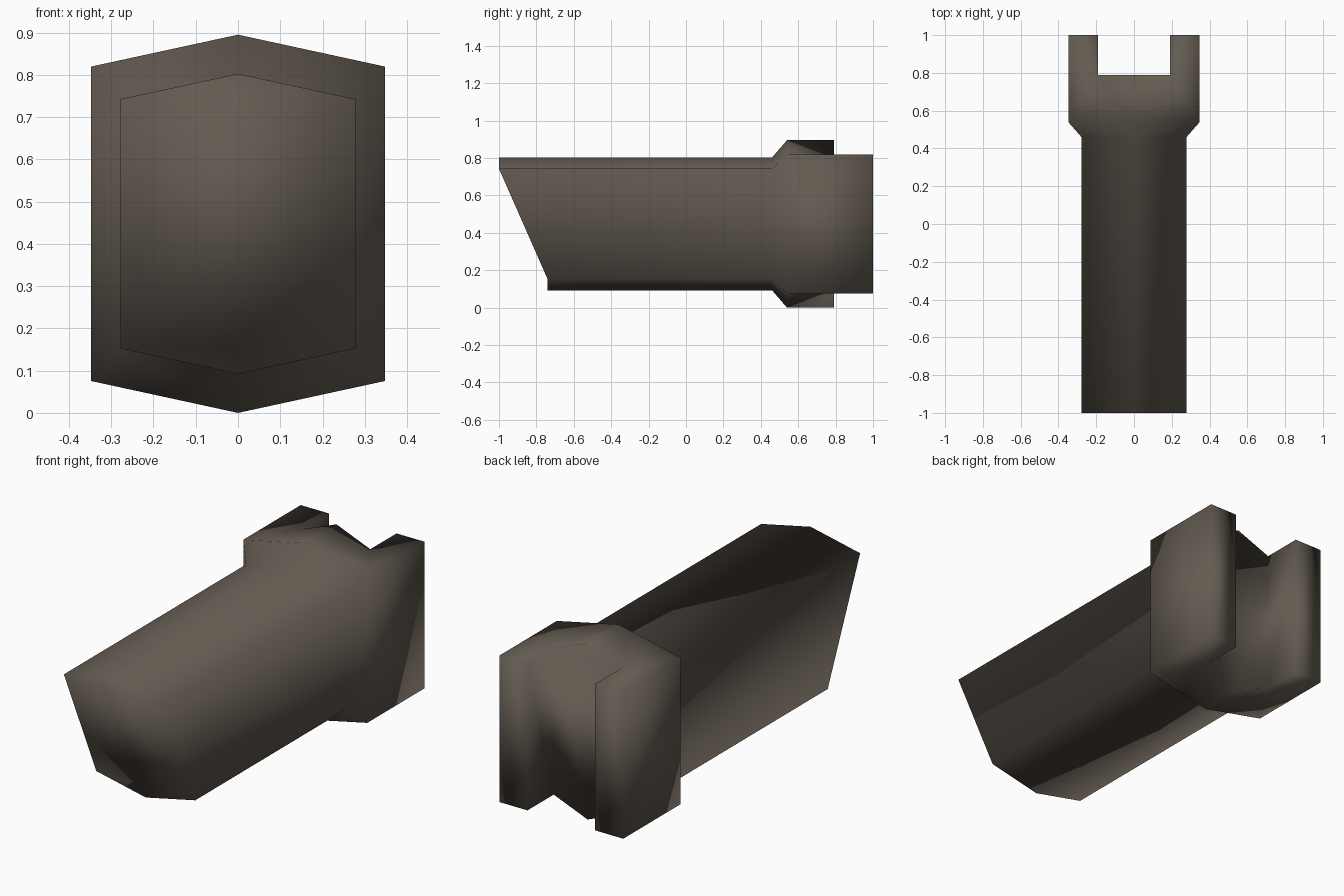
import bpy
import bmesh

if "Cube" in bpy.data.objects:
    bpy.data.objects.remove(bpy.data.objects["Cube"])

ZC = 0.4475  # mid height; the part is symmetric above and below it

mat = bpy.data.materials.new("dark brown grey")
mat.diffuse_color = (0.125, 0.105, 0.083, 1)
mat.use_nodes = True
mat.node_tree.nodes["Principled BSDF"].inputs["Base Color"].default_value = mat.diffuse_color

bm = bmesh.new()
cache = {}


def vert(x, y, z):
    key = (round(x, 4), round(y, 4), round(z, 4))
    if key not in cache:
        cache[key] = bm.verts.new(key)
    return cache[key]


def face(*pts):
    bm.faces.new([vert(*p) for p in pts])


def half_ring(s, w, ridge, side, y_top, y_bot):
    """Ridge, upper corner, lower corner, keel on one side of a hexagon."""
    return [(0, y_top, ZC + ridge), (s * w, y_top, ZC + side),
            (s * w, y_bot, ZC - side), (0, y_bot, ZC - ridge)]


for s in (-1, 1):
    # hexagonal shaft with raked front, flaring into the head
    rings = [half_ring(s, 0.278, 0.355, 0.295, -1.0, -0.74),
             half_ring(s, 0.278, 0.355, 0.295, 0.46, 0.46),
             half_ring(s, 0.348, 0.4475, 0.372, 0.54, 0.54)]
    for a, b in zip(rings, rings[1:]):
        for i in range(3):
            face(a[i], a[i + 1], b[i + 1], b[i])

    # forked head: ridged roof and keel, flat topped prongs
    def pt(x, y, t, h=0.372):
        return (s * x, y, ZC + t * h)

    for t in (1, -1):
        ridge_front = pt(0, 0.54, t, 0.4475)
        ridge_back = pt(0, 0.79, t, 0.4475)
        face(ridge_front, ridge_back, pt(0.19, 0.79, t))
        face(ridge_front, pt(0.19, 0.79, t), pt(0.348, 0.54, t))
        face(pt(0.348, 0.54, t), pt(0.19, 0.79, t), pt(0.348, 1, t))
        face(pt(0.19, 0.79, t), pt(0.19, 1, t), pt(0.348, 1, t))

    # prong outer side, end and inner wall
    for (xa, ya), (xb, yb) in [((0.348, 0.54), (0.348, 1)),
                               ((0.348, 1), (0.19, 1)),
                               ((0.19, 1), (0.19, 0.79))]:
        face(pt(xa, ya, 1), pt(xb, yb, 1), pt(xb, yb, -1), pt(xa, ya, -1))

# raked front cap (upper corners joined to lower corners)
R, L = (half_ring(s, 0.278, 0.355, 0.295, -1.0, -0.74) for s in (1, -1))
face(R[0], R[1], L[1])
face(L[1], R[1], R[2], L[2])
face(L[2], R[2], R[3])

# back wall of the slot
face((0, 0.79, ZC + 0.4475), (0.19, 0.79, ZC + 0.372), (0.19, 0.79, ZC - 0.372),
     (0, 0.79, ZC - 0.4475), (-0.19, 0.79, ZC - 0.372), (-0.19, 0.79, ZC + 0.372))

bmesh.ops.recalc_face_normals(bm, faces=bm.faces[:])
for f in bm.faces:
    f.smooth = True

mesh = bpy.data.meshes.new("forked_hex_bar")
bm.to_mesh(mesh)
bm.free()
mesh.materials.append(mat)
bpy.context.collection.objects.link(bpy.data.objects.new("forked_hex_bar", mesh))
